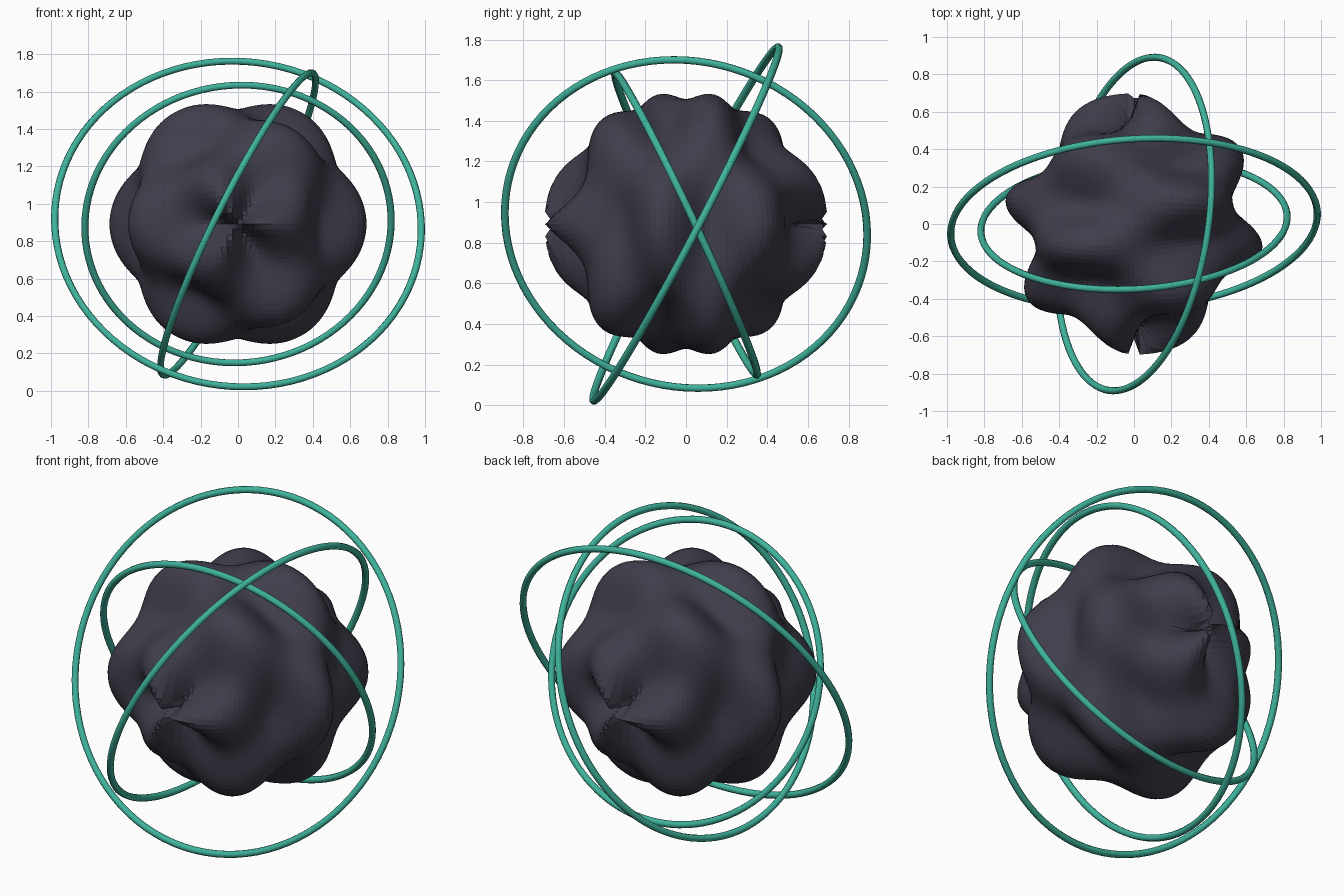
import bpy, bmesh, math
from mathutils import Vector

if "Cube" in bpy.data.objects:
    bpy.data.objects.remove(bpy.data.objects["Cube"])

CENTRE = Vector((0, 0, 0.892))


def material(name, rgb):
    m = bpy.data.materials.new(name)
    m.diffuse_color = (*rgb, 1)
    m.use_nodes = True
    m.node_tree.nodes["Principled BSDF"].inputs["Base Color"].default_value = m.diffuse_color
    return m


dark = material("dark_slate", (0.050, 0.047, 0.070))
teal = material("teal", (0.050, 0.45, 0.33))


# Rippled core: a cube sphere, displaced by three-fold waves about the y axis
def build_core(radius=0.615, wave=0.084):
    bm = bmesh.new()
    bmesh.ops.create_cube(bm, size=2)
    bmesh.ops.subdivide_edges(bm, edges=bm.edges[:], cuts=35, use_grid_fill=True)
    for v in bm.verts:
        # even out the cell sizes before projecting to the sphere
        d = Vector([math.tan(c * math.pi / 4) for c in v.co]).normalized()
        turn = math.atan2(d.z, d.x)
        v.co = d * (radius - wave * math.cos(3 * turn) * math.sin(8 * d.y))
    me = bpy.data.meshes.new("rippled_core")
    bm.to_mesh(me)
    bm.free()
    ob = bpy.data.objects.new("rippled_core", me)
    ob.location = CENTRE
    me.materials.append(dark)
    bpy.context.collection.objects.link(ob)


# Orbit ring: a thin torus facing along a given normal
def build_ring(name, radius, normal):
    turn = Vector(normal).to_track_quat('Z', 'Y').to_euler()
    bpy.ops.mesh.primitive_torus_add(
        major_radius=radius, minor_radius=0.019, major_segments=96,
        minor_segments=8, location=CENTRE, rotation=turn)
    ob = bpy.context.object
    ob.name = name
    ob.data.materials.append(teal)
    bpy.ops.object.shade_smooth_by_angle(angle=math.radians(50))


build_core()
build_ring("outer_ring", 0.982, (0.06, -0.88, 0.46))
build_ring("middle_ring", 0.900, (0.887, -0.135, -0.44))
build_ring("inner_ring", 0.820, (-0.05, 0.905, 0.425))
